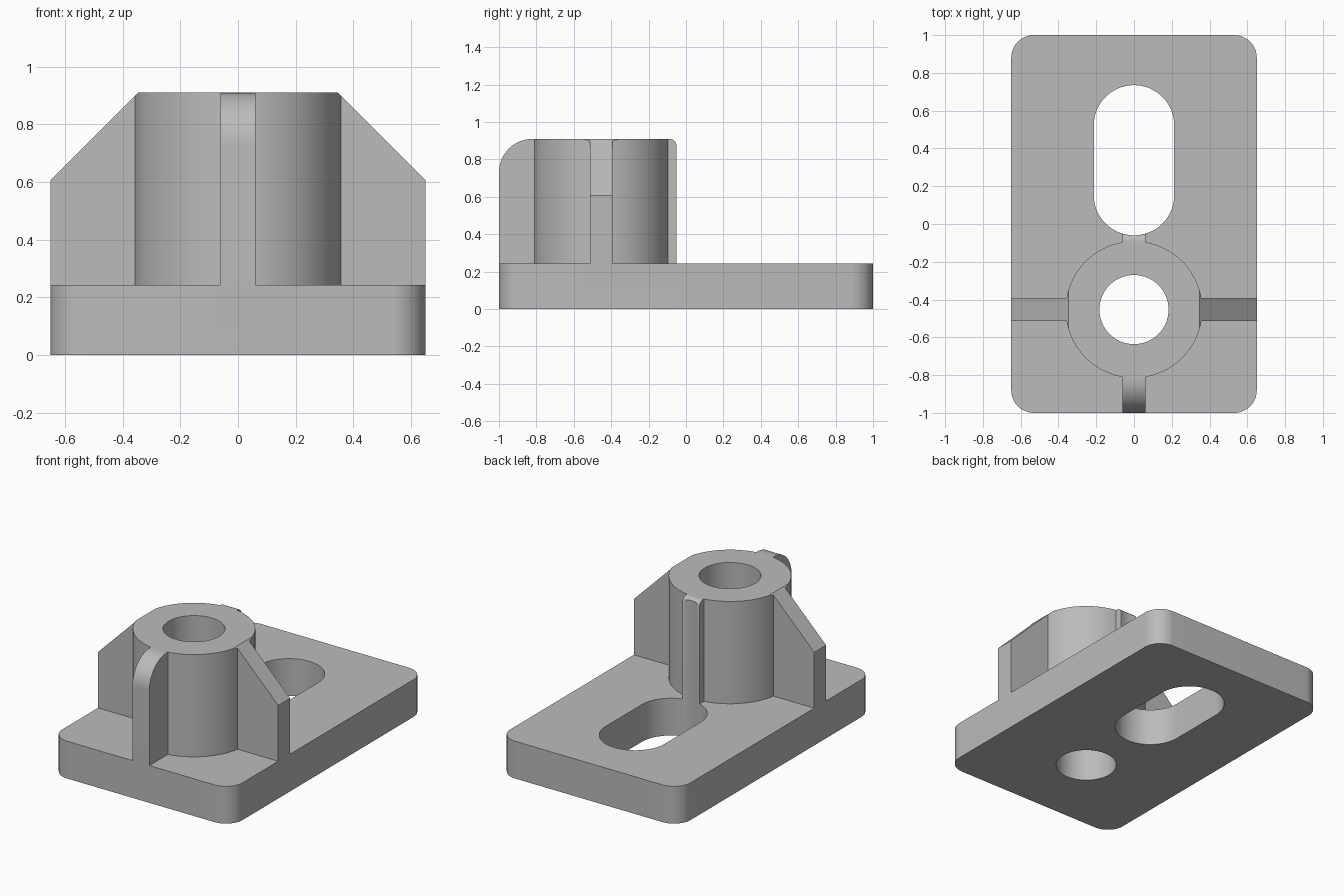
import bpy, bmesh, math
from mathutils import Vector

cube = bpy.data.objects.get("Cube")
if cube:
    bpy.data.objects.remove(cube, do_unlink=True)

grey = bpy.data.materials.new("plain grey")
grey.use_nodes = True
grey.diffuse_color = (0.5, 0.5, 0.5, 1)
grey.node_tree.nodes["Principled BSDF"].inputs["Base Color"].default_value = (0.5, 0.5, 0.5, 1)


def rounded_box(a0, b0, a1, b1, radii, steps=16):
    """Outline of a rectangle, counter-clockwise from the low corner."""
    corners = [(a0, b0, 1, 1), (a1, b0, -1, 1), (a1, b1, -1, -1), (a0, b1, 1, -1)]
    points = []
    for i, ((a, b, sa, sb), r) in enumerate(zip(corners, radii)):
        if r == 0:
            points.append((a, b))
            continue
        for k in range(steps + 1):
            t = math.pi + (i + k / steps) * math.pi / 2
            points.append((a + sa * r + r * math.cos(t), b + sb * r + r * math.sin(t)))
    return points


def prism(name, outline, axis, low, high):
    """Extrude an outline along x, y or z."""
    place = {"x": lambda a, b: (low, a, b),
             "y": lambda a, b: (a, low, b),
             "z": lambda a, b: (a, b, low)}[axis]
    bm = bmesh.new()
    face = bm.faces.new([bm.verts.new(place(a, b)) for a, b in outline])
    moved = bmesh.ops.extrude_face_region(bm, geom=[face])["geom"]
    shift = Vector([high - low if c == axis else 0 for c in "xyz"])
    bmesh.ops.translate(bm, vec=shift, verts=[v for v in moved if isinstance(v, bmesh.types.BMVert)])
    bmesh.ops.remove_doubles(bm, verts=bm.verts, dist=1e-5)
    bmesh.ops.recalc_face_normals(bm, faces=bm.faces)
    mesh = bpy.data.meshes.new(name)
    bm.to_mesh(mesh)
    bm.free()
    mesh.materials.append(grey)
    obj = bpy.data.objects.new(name, mesh)
    bpy.context.collection.objects.link(obj)
    return obj


def circle(cy, r, sides=96):
    return [(r * math.cos(2 * math.pi * i / sides), cy + r * math.sin(2 * math.pi * i / sides))
            for i in range(sides)]


def combine(target, other, operation):
    """Apply a boolean and discard the helper."""
    mod = target.modifiers.new(operation, "BOOLEAN")
    mod.operation, mod.object, mod.solver = operation, other, "EXACT"
    bpy.context.view_layer.objects.active = target
    bpy.ops.object.modifier_apply(modifier=mod.name)
    bpy.data.objects.remove(other, do_unlink=True)


HALF_W, PLATE_TOP, TOP, BOSS_Y, RIB = 0.65, 0.243, 0.91, -0.453, 0.061
ROOT = 0.1  # ribs and boss start inside the plate

# Boss with cross ribs; the lengthwise rib has rounded ends
bracket = prism("mounting_bracket", circle(BOSS_Y, 0.362), "z", ROOT, TOP)
side_ribs = prism("side_ribs", rounded_box(-HALF_W, BOSS_Y - RIB, HALF_W, BOSS_Y + RIB, [0] * 4),
                  "z", ROOT, TOP)
long_rib = prism("long_rib", rounded_box(-1, ROOT, -0.05, TOP, [0, 0, 0.04, 0.18]), "x", -RIB, RIB)
combine(bracket, side_ribs, "UNION")
combine(bracket, long_rib, "UNION")

# Sloping chamfer across both side ribs and the rim of the boss
slope = [(-0.8, 0), (0.8, 0), (0.8, 0.457), (0.157, 1.1), (-0.157, 1.1), (-0.8, 0.457)]
combine(bracket, prism("slope_cutter", slope, "y", -1.2, 0.2), "INTERSECT")

# Base plate
plate = prism("base_plate", rounded_box(-HALF_W, -1, HALF_W, 1, [0.12] * 4), "z", 0, PLATE_TOP)
combine(bracket, plate, "UNION")

# Bore and slot
combine(bracket, prism("bore_cutter", circle(BOSS_Y, 0.183), "z", -0.2, 1.2), "DIFFERENCE")
slot = rounded_box(-0.213, -0.06, 0.213, 0.735, [0.213] * 4, 24)
combine(bracket, prism("slot_cutter", slot, "z", -0.2, 1.2), "DIFFERENCE")

# Smooth curved walls, crisp edges
bpy.ops.object.select_all(action="DESELECT")
bracket.select_set(True)
bpy.context.view_layer.objects.active = bracket
bpy.ops.object.shade_smooth_by_angle(angle=math.radians(25))
